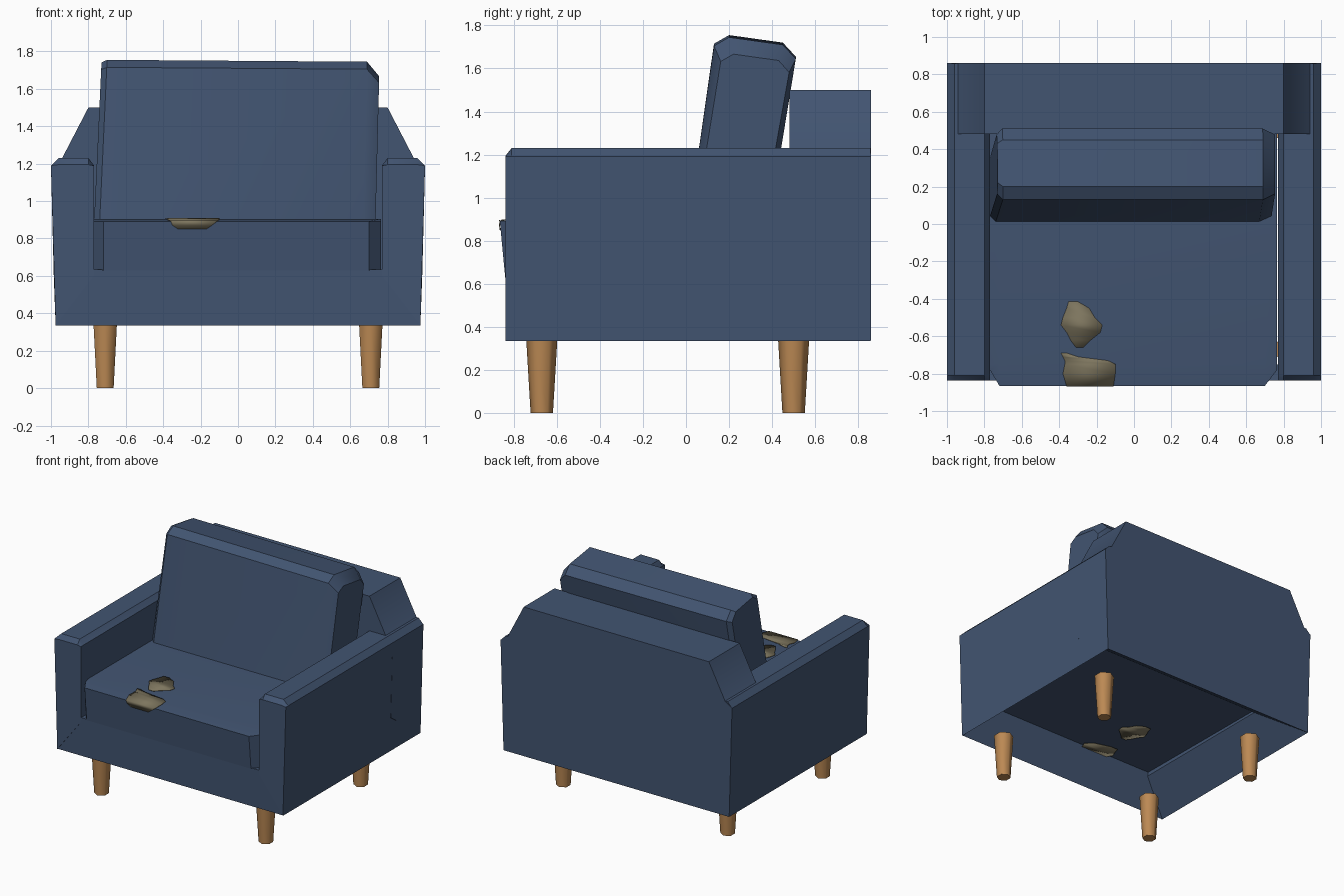
import bpy, bmesh, math

if "Cube" in bpy.data.objects:
    bpy.data.objects.remove(bpy.data.objects["Cube"])


def material(name, rgb):
    m = bpy.data.materials.new(name)
    m.diffuse_color = (*rgb, 1)
    m.use_nodes = True
    m.node_tree.nodes["Principled BSDF"].inputs["Base Color"].default_value = m.diffuse_color
    return m


BLUE = material("blue fabric", (0.054, 0.089, 0.165))
WOOD = material("warm wood", (0.50, 0.25, 0.088))
TAN = material("worn tan", (0.205, 0.178, 0.112))


def finish(bm, name, mat, angle=32):
    me = bpy.data.meshes.new(name)
    bm.to_mesh(me)
    bm.free()
    me.materials.append(mat)
    ob = bpy.data.objects.new(name, me)
    bpy.context.collection.objects.link(ob)
    bpy.ops.object.select_all(action='DESELECT')
    ob.select_set(True)
    bpy.context.view_layer.objects.active = ob
    bpy.ops.object.shade_smooth_by_angle(angle=math.radians(angle))
    return ob


def loft(name, sections, mat):
    """Skin matching closed sections and cap both ends."""
    bm = bmesh.new()
    rings = [[bm.verts.new(p) for p in s] for s in sections]
    n = len(rings[0])
    for a, b in zip(rings, rings[1:]):
        for i in range(n):
            j = (i + 1) % n
            bm.faces.new((a[i], a[j], b[j], b[i]))
    bm.faces.new(rings[0])
    bm.faces.new(rings[-1])
    bmesh.ops.recalc_face_normals(bm, faces=bm.faces)
    return finish(bm, name, mat)


def strip(name, rows):
    """Thin patch from rows of (left x, right x, y, z)."""
    bm = bmesh.new()
    pairs = [(bm.verts.new((l, y, z)), bm.verts.new((r, y, z))) for l, r, y, z in rows]
    for (a, b), (c, d) in zip(pairs, pairs[1:]):
        bm.faces.new((a, c, d, b))
    bmesh.ops.recalc_face_normals(bm, faces=bm.faces)
    ob = finish(bm, name, TAN)
    sol = ob.modifiers.new("thickness", 'SOLIDIFY')
    sol.thickness, sol.offset = 0.004, 0
    return ob


# Arms: chamfered top, sloping hollow underside
ARM = [(0.975, 0.335), (1.0, 1.19), (0.96, 1.23), (0.80, 1.23), (0.77, 1.19), (0.77, 0.60)]
for side, label in ((-1, "left"), (1, "right")):
    secs = []
    for y, top in ((-0.838, 1.195), (-0.81, 1.23), (0.858, 1.23)):
        secs.append([(side * x, y, min(z, top)) for x, z in ARM])
    loft(label + "_arm", secs, BLUE)

# Backrest with sloped shoulders
half = [(0.80, 1.5), (0.94, 1.23), (1.0, 1.19)]
secs = []
for y, bottom, bx in ((0.48, 0.60, 0.985), (0.86, 0.335, 0.975)):
    right = [(x, z) for x, z in half] + [(bx, bottom)]
    outline = right + [(-x, z) for x, z in reversed(right)]
    secs.append([(x, y, z) for x, z in outline])
loft("backrest", secs, BLUE)

# Front rail, wedge shaped underneath
RAIL = [(-0.832, 0.335), (-0.836, 0.635), (-0.75, 0.635)]
loft("front_rail", [[(x, y, z) for y, z in RAIL] for x in (-0.975, 0.975)], BLUE)

# Seat cushion with chamfered front corners
SEAT = [(0.50, 0.62), (-0.84, 0.63), (-0.865, 0.892), (-0.75, 0.905), (0.50, 0.905)]
secs = []
for x in (-0.77, -0.72, 0.70, 0.765):
    front = -0.78 if abs(x) > 0.75 else -1
    secs.append([(x, max(y, front), z) for y, z in SEAT])
loft("seat_cushion", secs, BLUE)

# Leaning back cushion, chamfered ends
CUSHION = [(0.01, 0.88), (0.13, 1.715), (0.20, 1.755), (0.45, 1.72), (0.51, 1.655), (0.385, 0.88)]
cy, cz = 0.26, 1.3
secs = []
for x, shrink_y, shrink_z, drop, lean in ((-0.77, 0.84, 0.97, 0, 0.04), (-0.74, 1, 1, 0, 0.04),
                                          (0.67, 1, 1, 0.01, 0.02), (0.735, 0.84, 0.85, 0.02, 0.02)):
    sec = []
    for y, z in CUSHION:
        t = (z - 0.88) / 0.87
        # keep the bottom fixed while the top corners pull in
        zz = z if t < 0.1 else cz + (z - cz) * shrink_z - drop
        mid = cy + (z - cz) * 0.16
        sec.append((x + lean * t, mid + (y - mid) * shrink_y, zz))
    secs.append(sec)
loft("back_cushion", secs, BLUE)

# Tapered six-sided legs
for x in (-0.71, 0.71):
    for y, label in ((-0.67, "front"), (0.50, "rear")):
        bm = bmesh.new()
        bmesh.ops.create_cone(bm, cap_ends=True, segments=6, radius1=0.052, radius2=0.073, depth=0.355)
        bmesh.ops.translate(bm, verts=bm.verts, vec=(x, y, 0.1775))
        finish(bm, label + ("_left" if x < 0 else "_right") + "_leg", WOOD, 65)

# Worn patches on the seat top, its front edge and its underside
BLOB = [(-0.35, -0.30, -0.415), (-0.36, -0.24, -0.45), (-0.38, -0.21, -0.50), (-0.39, -0.17, -0.54),
        (-0.36, -0.18, -0.58), (-0.34, -0.23, -0.62), (-0.31, -0.27, -0.66)]
strip("seat_patch", [(l, r, y, 0.908) for l, r, y in BLOB])
strip("front_patch", [(-0.39, -0.36, -0.69, 0.908), (-0.38, -0.30, -0.71, 0.908),
                      (-0.37, -0.14, -0.73, 0.908), (-0.37, -0.10, -0.75, 0.908),
                      (-0.38, -0.10, -0.80, 0.902), (-0.36, -0.11, -0.868, 0.894),
                      (-0.35, -0.14, -0.866, 0.87), (-0.32, -0.17, -0.864, 0.85)])
strip("underside_patch", [(l, r, y + 0.19, 0.616) for l, r, y in BLOB])
strip("underside_front_patch", [(-0.36, -0.30, -0.62, 0.616), (-0.37, -0.16, -0.66, 0.616),
                                (-0.39, -0.11, -0.71, 0.616), (-0.36, -0.13, -0.76, 0.616)])
